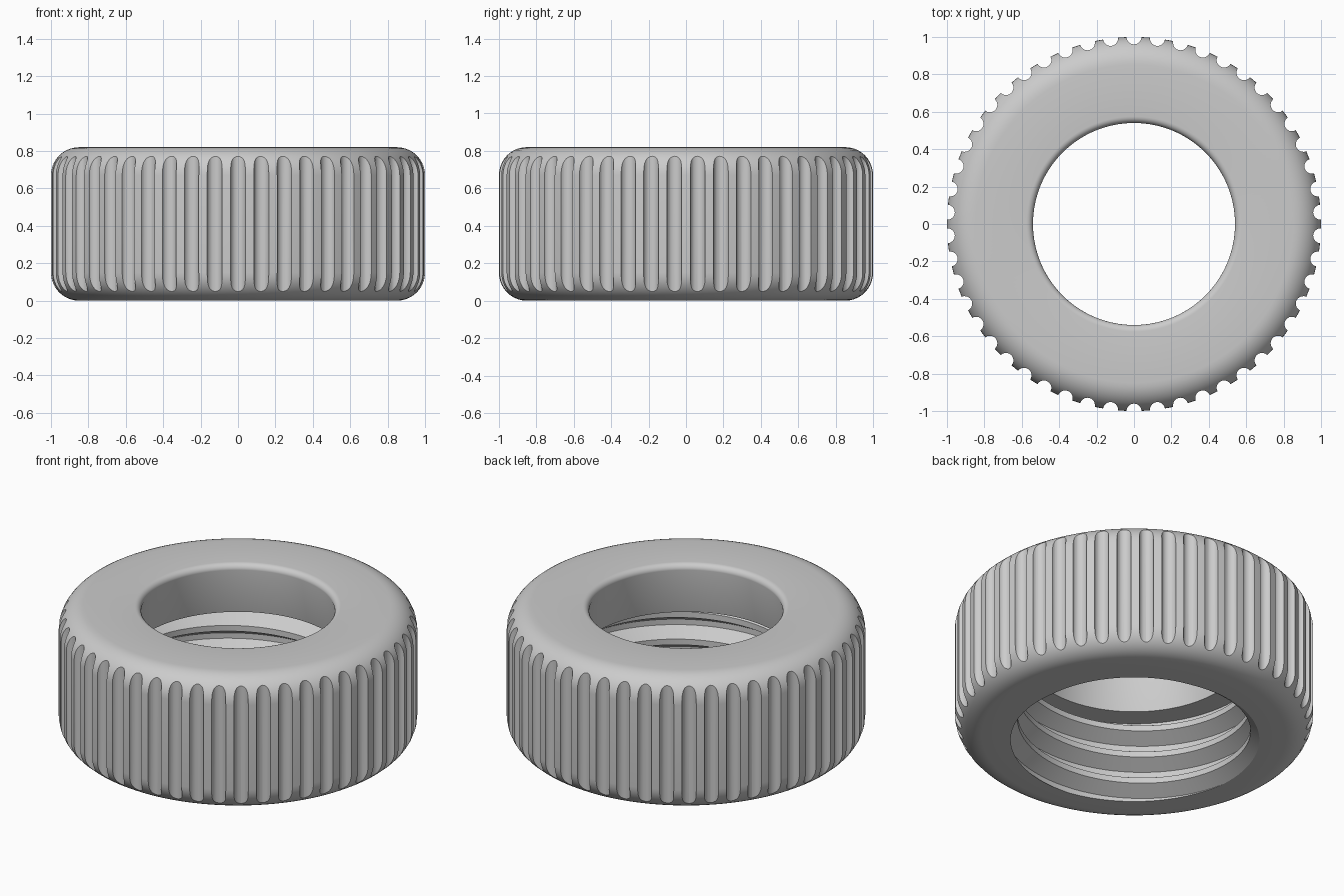
import bpy, bmesh, math
from math import sin, cos, pi, tau, radians
from mathutils import Matrix, Vector

cube = bpy.data.objects.get("Cube")
if cube:
    bpy.data.objects.remove(cube)

HEIGHT, FILLET, FLUTES = 0.82, 0.15, 50
BORE, CREST, SHOULDER = 0.735, 0.65, 0.5
PITCH = 0.168

grey = bpy.data.materials.new("plain grey")
grey.use_nodes = True
grey.diffuse_color = (0.6, 0.6, 0.6, 1)
grey.node_tree.nodes["Principled BSDF"].inputs["Base Color"].default_value = (0.6, 0.6, 0.6, 1)


def make_object(name, bm):
    bmesh.ops.recalc_face_normals(bm, faces=bm.faces)
    mesh = bpy.data.meshes.new(name)
    bm.to_mesh(mesh)
    bm.free()
    mesh.materials.append(grey)
    obj = bpy.data.objects.new(name, mesh)
    bpy.context.collection.objects.link(obj)
    return obj


def activate(obj):
    bpy.ops.object.select_all(action='DESELECT')
    obj.select_set(True)
    bpy.context.view_layer.objects.active = obj


def arc(r, z, radius, start, end, steps):
    angles = [radians(start + (end - start) * i / steps) for i in range(steps + 1)]
    return [(r + radius * cos(a), z + radius * sin(a)) for a in angles]


def ring_surface(bm, profile, steps):
    """Revolve a closed (radius, height) profile about z."""
    rings = [[bm.verts.new((r * sin(tau * i / steps), -r * cos(tau * i / steps), z))
              for r, z in profile] for i in range(steps)]
    n = len(profile)
    for i in range(steps):
        a, b = rings[i], rings[(i + 1) % steps]
        for j in range(n):
            k = (j + 1) % n
            bm.faces.new((a[j], b[j], b[k], a[k]))


# Ring body: rounded outside, flared upper hole, wide lower bore
profile = [(BORE, 0)]
profile += arc(1 - FILLET, FILLET, FILLET, -90, 0, 10)
profile += arc(1 - FILLET, HEIGHT - FILLET, FILLET, 0, 90, 10)
profile += arc(0.575, HEIGHT - 0.035, 0.035, 90, 180, 6)
profile += [(0.6, SHOULDER), (BORE, SHOULDER)]
bm = bmesh.new()
ring_surface(bm, profile, FLUTES * 4)
body = make_object("ring_body", bm)

# Grip flutes cut around the outside
bm = bmesh.new()
for i in range(FLUTES):
    a = tau * i / FLUTES
    place = Matrix.Translation((sin(a), -cos(a), HEIGHT / 2)) @ Matrix.Rotation(a, 4, 'Z')
    bmesh.ops.create_cone(bm, cap_ends=True, segments=20, radius1=0.04, radius2=0.04,
                          depth=1.2, matrix=place)
cutter = make_object("flute_cutter", bm)
cutter.hide_render = True
cut = body.modifiers.new("flutes", 'BOOLEAN')
cut.operation = 'DIFFERENCE'
cut.solver = 'EXACT'
cut.object = cutter
activate(body)
bpy.ops.object.modifier_apply(modifier="flutes")
bpy.data.objects.remove(cutter)

# Inner thread: a right-handed ridge wound up the bore, trimmed at both ends
section = [(BORE + 0.01, -0.073), (CREST, -0.0175), (CREST, 0.0175), (BORE + 0.01, 0.073)]
bm = bmesh.new()
STEPS = 120
previous = None
first = None
for i in range(-STEPS, 4 * STEPS + 1):
    turn = i / STEPS
    a = radians(-135) + tau * turn
    z0 = 0.085 + PITCH * (turn - 1)
    row = [bm.verts.new((r * cos(a), r * sin(a), z0 + z)) for r, z in section]
    if previous:
        for j in range(4):
            k = (j + 1) % 4
            bm.faces.new((previous[j], row[j], row[k], previous[k]))
    else:
        bm.faces.new(row)
    previous = row
bm.faces.new(previous)
for height, direction in ((0, -1), (SHOULDER, 1)):
    cut = bmesh.ops.bisect_plane(bm, geom=bm.verts[:] + bm.edges[:] + bm.faces[:],
                                 plane_co=Vector((0, 0, height)),
                                 plane_no=Vector((0, 0, direction)), clear_outer=True)
    edges = [e for e in cut["geom_cut"] if isinstance(e, bmesh.types.BMEdge)]
    bmesh.ops.triangle_fill(bm, use_beauty=True, edges=edges)
thread = make_object("inner_thread", bm)

for obj in (body, thread):
    activate(obj)
    bpy.ops.object.shade_smooth_by_angle(angle=radians(25))
